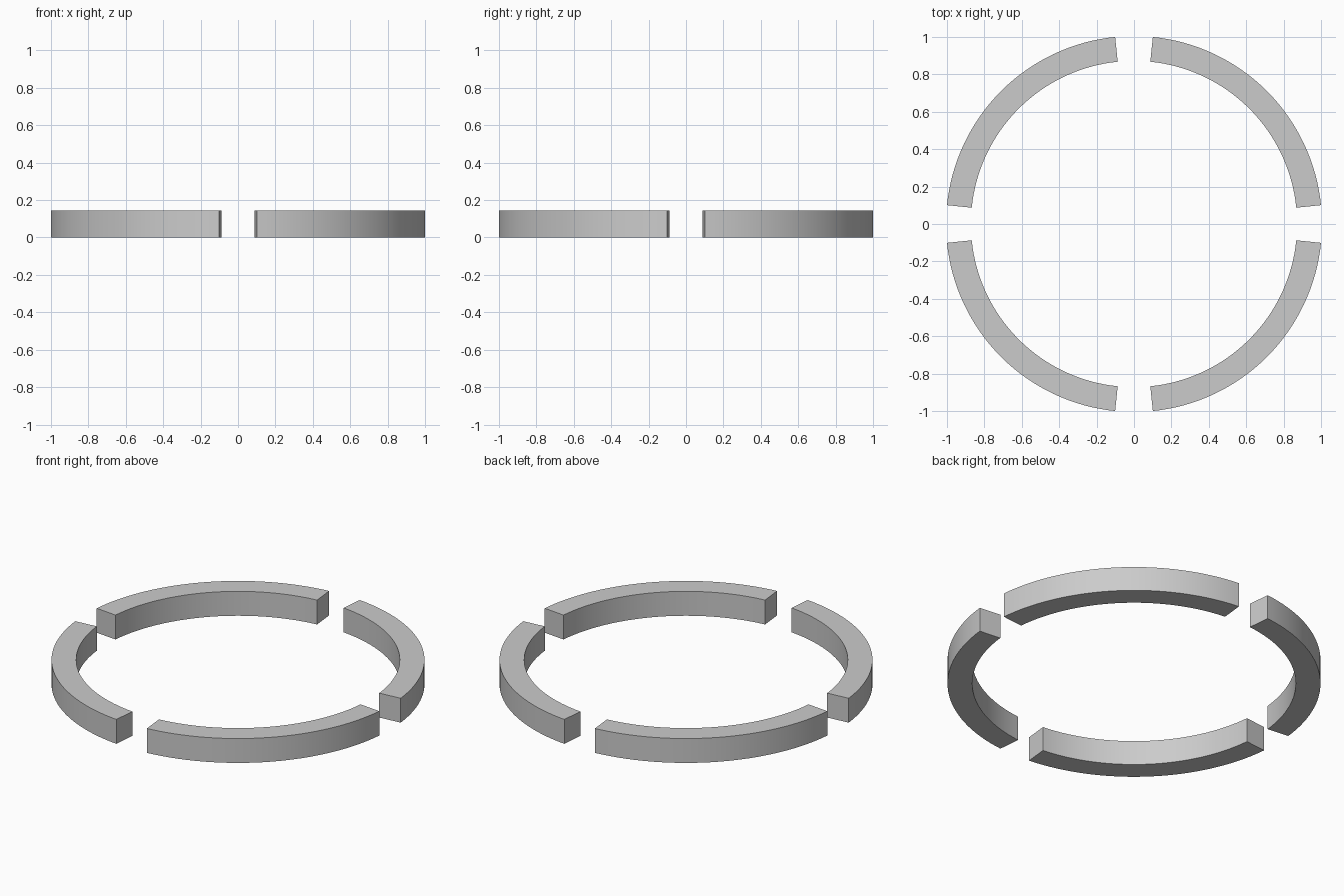
import bpy, bmesh, math

if "Cube" in bpy.data.objects:
    bpy.data.objects.remove(bpy.data.objects["Cube"])

GAP = math.radians(5.75)      # half of the gap between neighbouring arcs
R_OUT = 1 / math.cos(GAP)     # outer corners land exactly on +-1
R_IN = 0.872
HEIGHT = 0.145
STEPS = 32


def ring_segment(name, start):
    # Sweep a rectangular section along one quarter arc
    bm = bmesh.new()
    section = [(R_IN, 0), (R_OUT, 0), (R_OUT, HEIGHT), (R_IN, HEIGHT)]
    loops = []
    for i in range(STEPS + 1):
        a = start + GAP + (math.pi / 2 - 2 * GAP) * i / STEPS
        loops.append([bm.verts.new((r * math.cos(a), r * math.sin(a), z))
                      for r, z in section])
    for p, q in zip(loops, loops[1:]):
        for k in range(4):
            n = (k + 1) % 4
            bm.faces.new((p[k], p[n], q[n], q[k]))
    # End caps
    bm.faces.new(loops[0])
    bm.faces.new(loops[-1][::-1])
    bmesh.ops.recalc_face_normals(bm, faces=bm.faces[:])
    mesh = bpy.data.meshes.new(name)
    bm.to_mesh(mesh)
    bm.free()
    obj = bpy.data.objects.new(name, mesh)
    bpy.context.collection.objects.link(obj)
    return obj


# Four arcs around the circle
bpy.ops.object.select_all(action='DESELECT')
names = ["back_right", "back_left", "front_left", "front_right"]
for i, side in enumerate(names):
    seg = ring_segment("ring_segment_" + side, i * math.pi / 2)
    seg.select_set(True)
    bpy.context.view_layer.objects.active = seg
bpy.ops.object.shade_smooth_by_angle(angle=math.radians(30))
